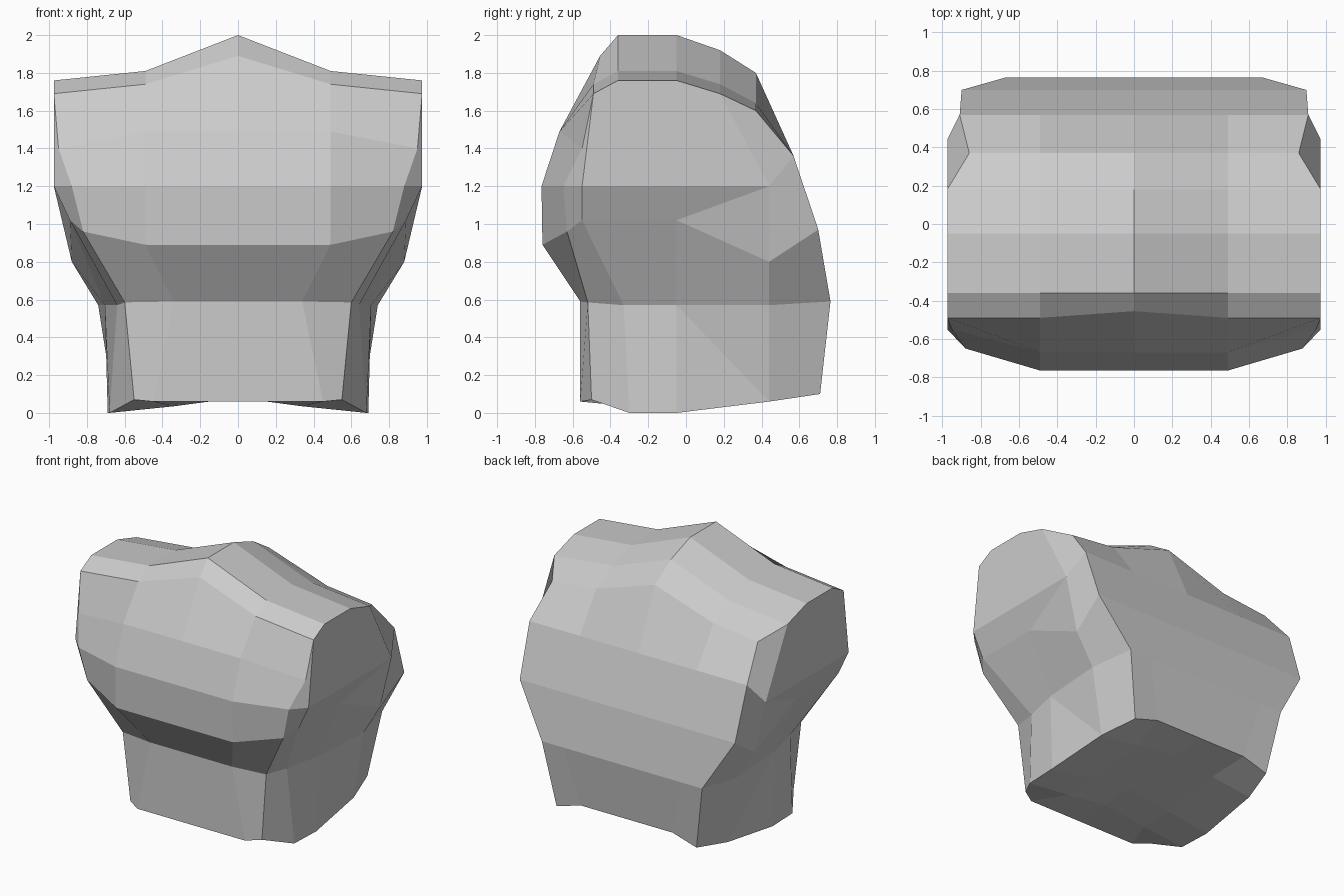
import bpy, bmesh

if "Cube" in bpy.data.objects:
    bpy.data.objects.remove(bpy.data.objects["Cube"])

# Loop around the body in the side plane:
# centre (y, z), middle column (x, z), outer edge (x, y, z)
PROFILE = [
    (-.56, .06, .45, .06, .55, -.50, .07),    # front, bottom to top
    (-.56, .59, .34, .59, .60, -.52, .585),
    (-.76, .89, .49, .89, .82, -.63, .96),
    (-.765, 1.2, .49, 1.2, .88, -.65, 1.2),
    (-.67, 1.49, .49, 1.49, .95, -.55, 1.40),
    (-.455, 1.89, .49, 1.74, .975, -.49, 1.69),
    (-.36, 2.0, .49, 1.81, .975, -.36, 1.76),  # ridge
    (-.05, 2.0, .49, 1.81, .975, -.05, 1.76),
    (.18, 1.92, .49, 1.74, .975, .18, 1.69),
    (.37, 1.80, .49, 1.64, .86, .37, 1.60),   # back, top to bottom
    (.57, 1.36, .49, 1.36, .91, .57, 1.36),
    (.70, .97, .49, .97, .90, .70, .97),
    (.765, .59, .49, .59, .67, .765, .59),
    (.71, .16, .385, .16, .585, .71, .10),
    (.44, .14, .33, .10, .66, .44, .06),      # underside
    (-.05, .10, .34, .05, .69, -.05, 0),
    (-.30, .08, .34, .035, .68, -.30, 0),
]
# Inner points of the flank: waist, ribs, shoulder
FLANK = [
    [(.64, -.33, .57), (.705, -.05, .57), (.74, .44, .57)],
    [(.89, -.55, 1.02), (.89, -.05, 1.02), (.88, .44, .80)],
    [(.975, -.55, 1.2), (.975, -.05, 1.2), (.975, .44, 1.2)],
]

bm = bmesh.new()
centre, middle, edge = [], [], []
for i, (yc, zc, xm, zm, xe, ye, ze) in enumerate(PROFILE):
    centre.append(bm.verts.new((0, yc, zc)))
    middle.append(bm.verts.new((xm, -.49 if i == 5 else yc, zm)))
    edge.append(bm.verts.new((xe, ye, ze)))


def strip(a, b, closed=False):
    n = len(a)
    for i in range(n if closed else n - 1):
        j = (i + 1) % n
        bm.faces.new((a[i], a[j], b[j], b[i]))


# Front, top, back and underside
strip(centre, middle, True)
strip(middle, edge, True)

# Flank rows run from the front edge to the back edge
rows = [[edge[i] for i in (0, 16, 15, 14, 13)]]
for k, pts in enumerate(FLANK):
    rows.append([edge[k + 1], *[bm.verts.new(p) for p in pts], edge[12 - k]])
rows.append([edge[i] for i in (4, 5, 7, 8, 9)])
for low, high in zip(rows, rows[1:]):
    strip(low, high)
bm.faces.new((edge[5], edge[6], edge[7]))

# Crease the waist and rib quads along the flank
bmesh.ops.connect_verts(bm, verts=[rows[0][3], rows[1][2]])
bmesh.ops.connect_verts(bm, verts=[rows[2][2], rows[3][3]])

bmesh.ops.recalc_face_normals(bm, faces=bm.faces)
mesh = bpy.data.meshes.new("torso")
bm.to_mesh(mesh)
bm.free()
torso = bpy.data.objects.new("torso", mesh)
bpy.context.collection.objects.link(torso)

# Other half
mirror = torso.modifiers.new("mirror", 'MIRROR')
mirror.use_axis[0] = True
mirror.merge_threshold = .001
